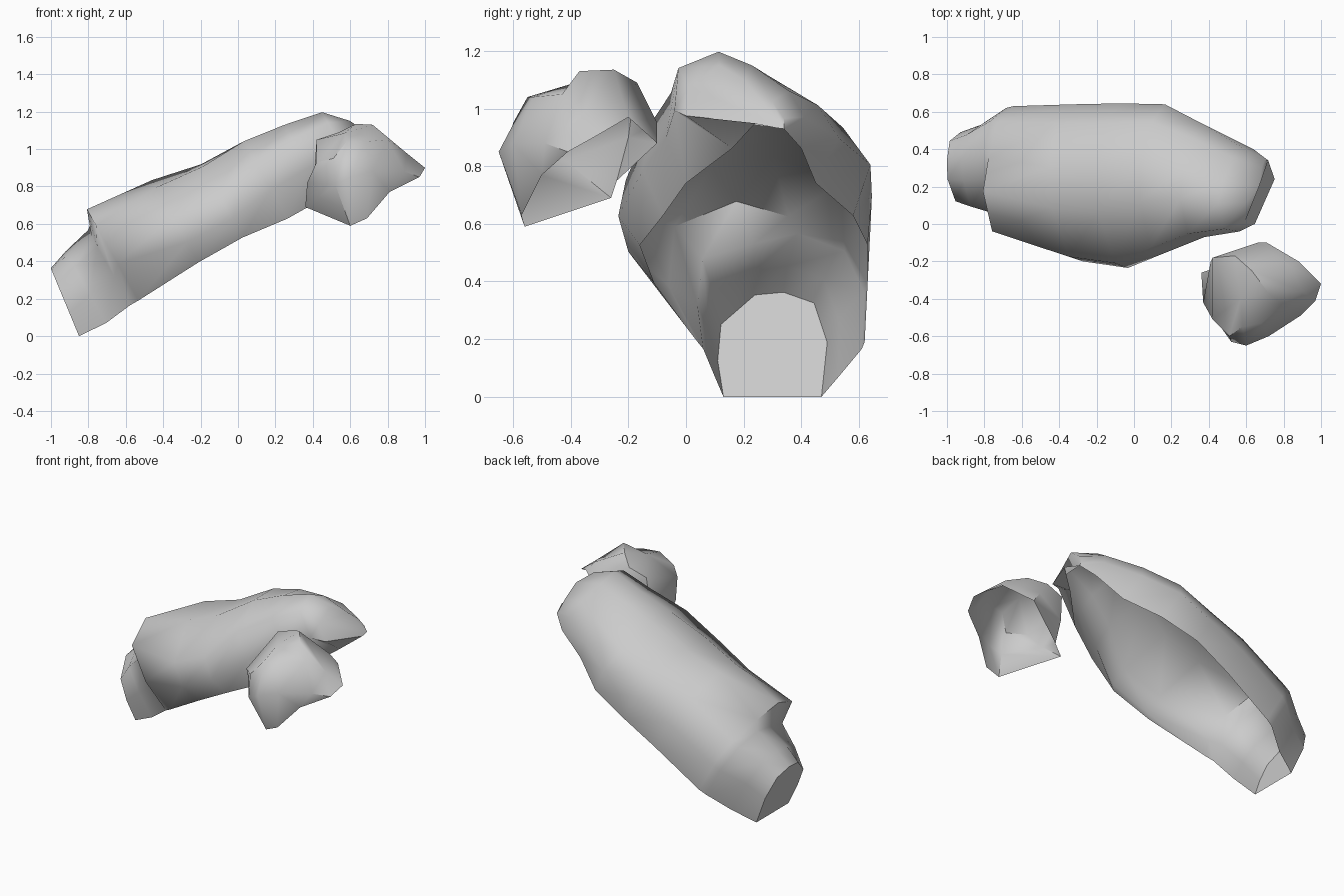
import bpy, bmesh
from mathutils import Vector


def bridge(bm, a, b, closed):
    n = len(a)
    for j in range(n if closed else n - 1):
        k = (j + 1) % n
        bm.faces.new((a[j], a[k], b[k], b[j]))


def finish(bm, name, angle):
    bmesh.ops.recalc_face_normals(bm, faces=bm.faces)
    me = bpy.data.meshes.new(name)
    bm.to_mesh(me)
    bm.free()
    ob = bpy.data.objects.new(name, me)
    bpy.context.collection.objects.link(ob)
    bpy.ops.object.select_all(action='DESELECT')
    ob.select_set(True)
    bpy.context.view_layer.objects.active = ob
    bpy.ops.object.shade_smooth_by_angle(angle=angle)


# Large shell: arched sections along a sloping axis, open underneath
ORIGIN = Vector((-0.85, 0, 0))
ALONG = Vector((0.871, 0, 0.491))
UP = Vector((-0.491, 0, 0.871))

# distance, rim y (front, back), bulge y (front, back),
# heights: front shoulder, front crown, back crown, back shoulder, rim
stations = [
    (0.00, 0.13, 0.47, 0.11, 0.49, 0.27, 0.38, 0.39, 0.35, 0.00),
    (0.16, 0.10, 0.53, 0.08, 0.53, 0.33, 0.41, 0.43, 0.38, -0.01),
    (0.32, 0.06, 0.61, 0.04, 0.62, 0.37, 0.43, 0.47, 0.40, 0.01),
    (0.37, 0.04, 0.62, -0.06, 0.63, 0.47, 0.57, 0.51, 0.41, 0.01),
    (0.75, -0.11, 0.63, -0.20, 0.64, 0.31, 0.49, 0.535, 0.43, 0.03),
    (1.02, -0.16, 0.63, -0.235, 0.645, 0.29, 0.465, 0.48, 0.39, 0.03),
    (1.28, -0.08, 0.58, -0.15, 0.64, 0.36, 0.475, 0.475, 0.35, 0.00),
    (1.51, 0.00, 0.45, -0.07, 0.53, 0.36, 0.445, 0.425, 0.31, 0.00),
    (1.72, 0.16, 0.40, -0.04, 0.41, 0.34, 0.405, 0.35, 0.25, 0.02),
    (1.87, 0.24, 0.34, 0.00, 0.34, 0.23, 0.29, 0.21, 0.14, 0.04),
]

bm = bmesh.new()
rings = []
for i, (s, rf, rb, bf, bb, hf, hcf, hcb, hb, r) in enumerate(stations):
    w = bb - bf
    section = [(rf, r), (bf, hf * 0.5), (bf + 0.03 * w, hf),
               (bf + 0.34 * w, hcf), (bf + 0.6 * w, hcb),
               (bb - 0.12 * w, hb), (bb, hb * 0.58), (rb, r)]
    ring = []
    for y, n in section:
        lean = 0
        if i == 0:
            lean = 0.12 * n
        elif i == len(stations) - 1:          # rounded nose
            lean = -0.4 * abs(y - 0.22)
        p = ORIGIN + ALONG * (s + lean) + UP * n
        ring.append(bm.verts.new((p.x, y, p.z)))
    rings.append(ring)
for a, b in zip(rings, rings[1:]):
    bridge(bm, a, b, False)
bm.faces.new(rings[0])
bm.faces.new(rings[-1])
finish(bm, "hand_back_shell", 1.1)

# Small shell: open rim, bulging middle loop, domed top
rim = [(0.36, -0.26, 0.69), (0.60, -0.56, 0.59), (0.69, -0.57, 0.63),
       (0.81, -0.50, 0.77), (0.97, -0.41, 0.85), (1.0, -0.32, 0.90),
       (0.88, -0.20, 0.97), (0.71, -0.10, 0.88), (0.42, -0.24, 0.75)]
middle = [(0.37, -0.42, 0.82), (0.52, -0.63, 0.81), (0.60, -0.65, 0.85),
          (0.72, -0.60, 0.88), (0.89, -0.49, 0.88), (0.90, -0.36, 0.98),
          (0.83, -0.22, 1.03), (0.66, -0.10, 0.95), (0.41, -0.20, 0.90)]
top = [(0.42, -0.51, 0.93), (0.51, -0.60, 0.95), (0.58, -0.55, 1.04),
       (0.68, -0.53, 1.04), (0.80, -0.43, 1.05), (0.72, -0.37, 1.13),
       (0.63, -0.25, 1.135), (0.54, -0.17, 1.09), (0.42, -0.18, 1.05)]
bm = bmesh.new()
loops = [[bm.verts.new(p) for p in loop] for loop in (rim, middle, top)]
bridge(bm, loops[0], loops[1], True)
bridge(bm, loops[1], loops[2], True)
peak = bm.verts.new((0.57, -0.40, 1.085))
for j in range(len(top)):
    bm.faces.new((loops[2][j], loops[2][(j + 1) % len(top)], peak))
finish(bm, "thumb_shell", 0.9)
